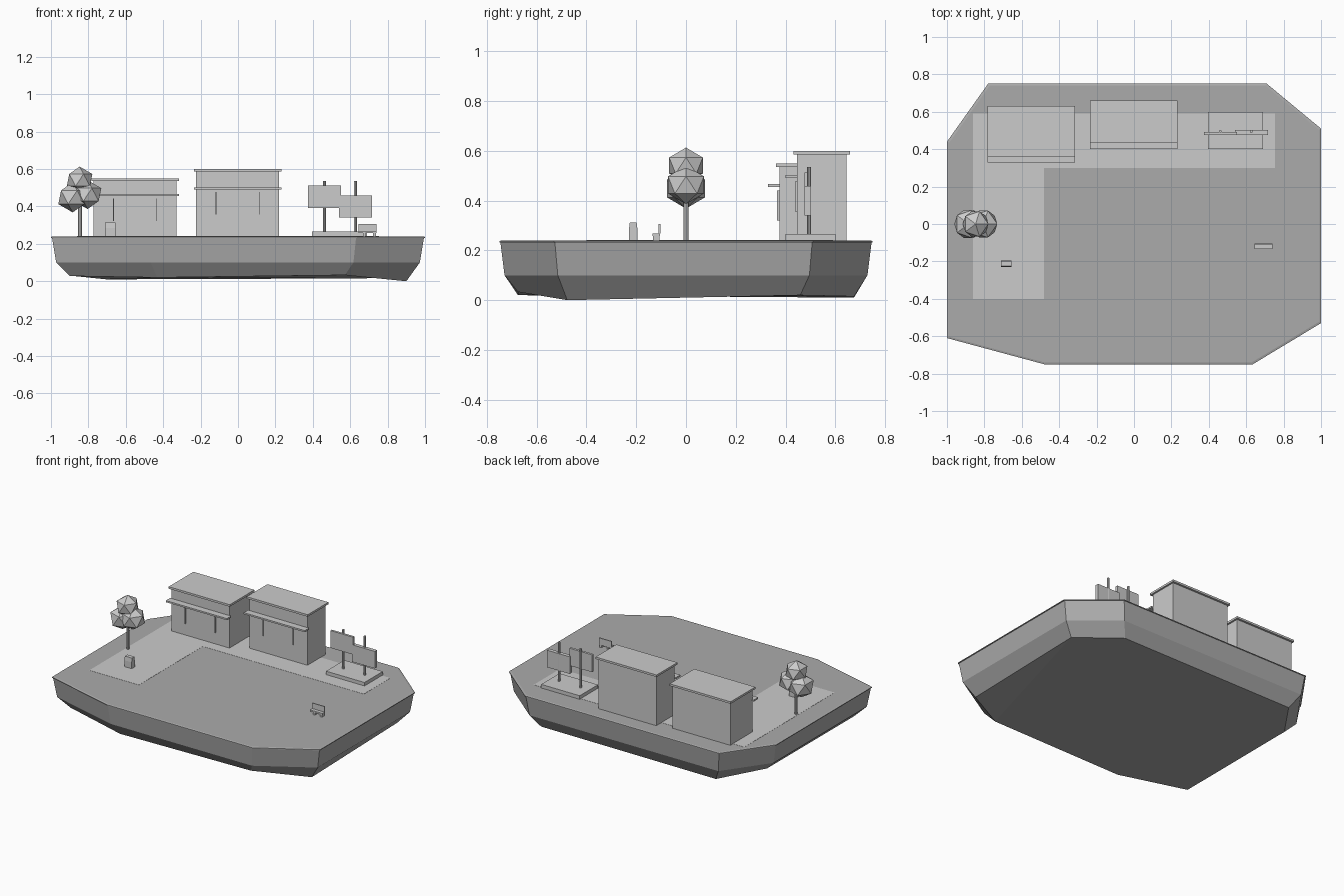
import bpy, bmesh
from mathutils import Vector

if "Cube" in bpy.data.objects:
    bpy.data.objects.remove(bpy.data.objects["Cube"])

GROUND = 0.24


def grey(name, v):
    m = bpy.data.materials.new(name)
    m.diffuse_color = (v, v, v, 1)
    m.use_nodes = True
    m.node_tree.nodes["Principled BSDF"].inputs["Base Color"].default_value = m.diffuse_color
    return m


LIGHT = grey("mid_grey", .56)
DARK = grey("dark_grey", .41)


def finish(name, bm, mat=LIGHT):
    bmesh.ops.recalc_face_normals(bm, faces=bm.faces)
    me = bpy.data.meshes.new(name)
    bm.to_mesh(me)
    bm.free()
    me.materials.append(mat)
    ob = bpy.data.objects.new(name, me)
    bpy.context.collection.objects.link(ob)
    return ob


def box(name, x0, x1, y0, y1, z0, z1, top=1.0):
    """Box from its limits; top narrows the upper face front to back."""
    bm = bmesh.new()
    bmesh.ops.create_cube(bm, size=1)
    for v in bm.verts:
        s = top if v.co.z > 0 else 1.0
        v.co = Vector(((x0 + x1) / 2 + v.co.x * (x1 - x0),
                       (y0 + y1) / 2 + v.co.y * (y1 - y0) * s,
                       z1 if v.co.z > 0 else z0))
    return finish(name, bm)


def pole(name, x, y, z0, z1, r, sides=8):
    bm = bmesh.new()
    bmesh.ops.create_cone(bm, cap_ends=True, segments=sides, radius1=r,
                          radius2=r, depth=z1 - z0)
    bmesh.ops.translate(bm, verts=bm.verts, vec=(x, y, (z0 + z1) / 2))
    return finish(name, bm)


# Island slab: stacked outline rings with a thin lip and an uneven underside
outline = [(-1, .44), (-.78, .75), (.71, .75), (1, .51),
           (1, -.53), (.635, -.75), (-.48, -.75), (-1, -.61)]
under_z = [.03, .01, .015, .02, 0, .033, .02, .028]
bm = bmesh.new()
rings = []
for scale, z in [(.9, None), (.972, .10), (.994, .232), (1, .232), (1, .237), (.988, GROUND)]:
    rings.append([bm.verts.new((x * scale, y * scale, under_z[i] if z is None else z))
                  for i, (x, y) in enumerate(outline)])
for a, b in zip(rings, rings[1:]):
    for i in range(8):
        j = (i + 1) % 8
        bm.faces.new((a[i], a[j], b[j], b[i]))
bottom = bm.faces.new(rings[0])
bm.faces.new(rings[-1])
bmesh.ops.triangulate(bm, faces=[bottom])
finish("island", bm, DARK)

# L-shaped paving
bm = bmesh.new()
path = [(-.86, -.40), (-.48, -.40), (-.48, .30), (.755, .30), (.755, .59), (-.86, .59)]
face = bm.faces.new([bm.verts.new((x, y, GROUND - .002)) for x, y in path])
ext = bmesh.ops.extrude_face_region(bm, geom=[face])
bmesh.ops.translate(bm, vec=(0, 0, .003),
                    verts=[v for v in ext["geom"] if isinstance(v, bmesh.types.BMVert)])
finish("paving", bm)


# Shops: body, flat roof, awning and slim upright window bars
def shop(name, cx, y0, y1, top, awning_z):
    box(name + "_body", cx - .222, cx + .222, y0, y1, GROUND, top - .014)
    box(name + "_roof", cx - .234, cx + .234, y0 - .014, y1 + .014, top - .014, top)
    box(name + "_awning", cx - .234, cx + .234, y0 - .046, y0 + .002,
        awning_z - .011, awning_z)
    for side, wx in (("left", cx - .115), ("right", cx + .115)):
        box(f"{name}_{side}_window_bar", wx - .002, wx + .002, y0 - .009, y0 + .002,
            awning_z - .145, awning_z - .025)


shop("left_shop", -.55, .375, .617, .55, .466)
shop("right_shop", -.002, .446, .645, .60, .502)

# Sign stand: plinth, two poles, two boards
box("sign_plinth", .395, .69, .40, .60, GROUND, .265)
for side, x in (("left", .462), ("right", .627)):
    pole(side + "_sign_pole", x, .495, .26, .535, .008)
box("left_sign_board", .375, .55, .476, .492, .392, .512)
box("right_sign_board", .54, .716, .476, .502, .34, .458)

# Bench
box("bench_seat", .645, .74, -.134, -.104, .257, .268)
box("bench_back", .645, .74, -.110, -.103, .268, .306)
for side, x in (("left", .675), ("right", .73)):
    box(side + "_bench_leg", x - .007, x + .007, -.132, -.106, GROUND, .258)

# Litter bin with a slightly narrower cap
box("bin_body", -.71, -.655, -.229, -.195, GROUND, .285)
box("bin_cap", -.71, -.655, -.229, -.195, .285, .313, top=.8)

# Tree
pole("tree_trunk", -.845, 0, GROUND, .47, .01)
for name, x, z, r in (("left", -.884, .449, .081), ("right", -.804, .463, .077),
                      ("top", -.847, .541, .072)):
    bm = bmesh.new()
    bmesh.ops.create_icosphere(bm, subdivisions=1, radius=r)
    bmesh.ops.scale(bm, verts=bm.verts, vec=(1.06, 1.1, 1))
    bmesh.ops.translate(bm, verts=bm.verts, vec=(x, 0, z))
    finish(name + "_foliage", bm)
